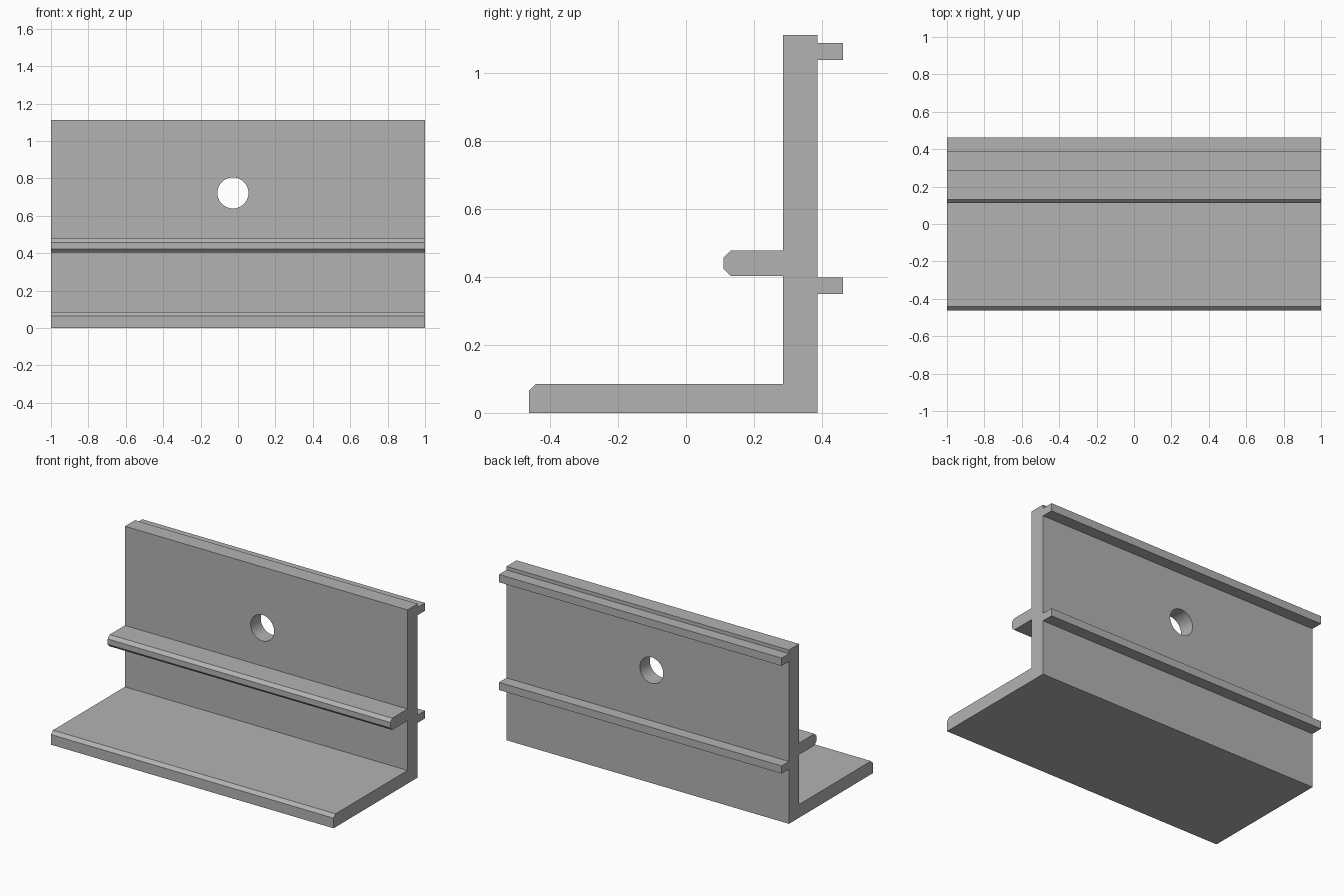
import bpy, bmesh
from mathutils import Matrix, Vector

cube = bpy.data.objects.get("Cube")
if cube:
    bpy.data.objects.remove(cube, do_unlink=True)

grey = bpy.data.materials.new("plain grey")
grey.use_nodes = True
grey.diffuse_color = (0.45, 0.45, 0.45, 1)
grey.node_tree.nodes["Principled BSDF"].inputs["Base Color"].default_value = grey.diffuse_color


def make_object(name, bm):
    bmesh.ops.recalc_face_normals(bm, faces=bm.faces)
    mesh = bpy.data.meshes.new(name)
    bm.to_mesh(mesh)
    bm.free()
    mesh.materials.append(grey)
    obj = bpy.data.objects.new(name, mesh)
    bpy.context.collection.objects.link(obj)
    return obj


# Side dimensions
FRONT, BACK, TOP = -0.462, 0.462, 1.112
WALL_F, WALL_B = 0.285, 0.387
BASE_TOP, CH = 0.085, 0.02
SHELF_Y, SHELF_LO, SHELF_HI = 0.111, 0.403, 0.478

# Cross-section (y, z): base plate, chamfered shelf, wall, two rear ribs
profile = [
    (FRONT, 0), (FRONT, BASE_TOP - CH), (FRONT + CH, BASE_TOP), (WALL_F, BASE_TOP),
    (WALL_F, SHELF_LO), (SHELF_Y + CH, SHELF_LO), (SHELF_Y, SHELF_LO + CH),
    (SHELF_Y, SHELF_HI - CH), (SHELF_Y + CH, SHELF_HI), (WALL_F, SHELF_HI),
    (WALL_F, TOP), (WALL_B, TOP),
]
for low, high in ((1.039, 1.089), (0.35, 0.399)):
    profile += [(WALL_B, high), (BACK, high), (BACK, low), (WALL_B, low)]
profile.append((WALL_B, 0))

# Extrude the cross-section along the full width
bm = bmesh.new()
face = bm.faces.new([bm.verts.new((-1, y, z)) for y, z in profile])
ext = bmesh.ops.extrude_face_region(bm, geom=[face])
moved = [g for g in ext["geom"] if isinstance(g, bmesh.types.BMVert)]
bmesh.ops.translate(bm, verts=moved, vec=Vector((2, 0, 0)))
bracket = make_object("ribbed_bracket", bm)

# Round hole through the wall
bm = bmesh.new()
bmesh.ops.create_cone(
    bm, cap_ends=True, segments=64, radius1=0.083, radius2=0.083, depth=0.3,
    matrix=Matrix.Translation((-0.027, 0.336, 0.722)) @ Matrix.Rotation(1.570796, 4, "X"))
cutter = make_object("hole_cutter", bm)

cut = bracket.modifiers.new("wall_hole", "BOOLEAN")
cut.operation = "DIFFERENCE"
cut.solver = "EXACT"
cut.object = cutter

# Apply the cut, drop the helper, smooth the hole wall
bpy.ops.object.select_all(action="DESELECT")
bracket.select_set(True)
bpy.context.view_layer.objects.active = bracket
bpy.ops.object.modifier_apply(modifier=cut.name)
bpy.data.objects.remove(cutter, do_unlink=True)
bpy.ops.object.shade_smooth_by_angle(angle=0.5)
